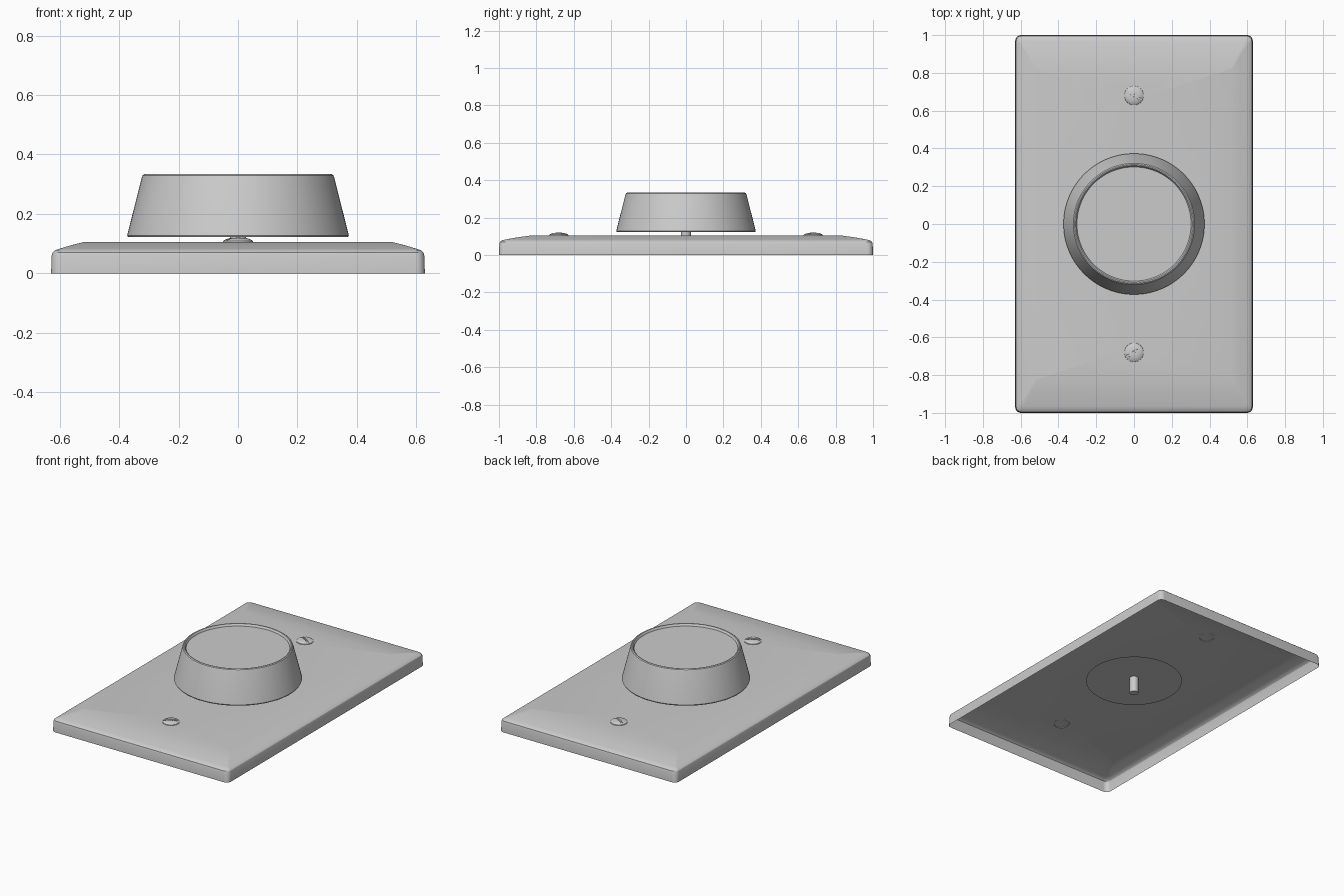
import bpy, bmesh, math
from mathutils import Matrix

if "Cube" in bpy.data.objects:
    bpy.data.objects.remove(bpy.data.objects["Cube"])

grey = bpy.data.materials.new("light_grey")
grey.diffuse_color = (0.6, 0.6, 0.6, 1)
grey.use_nodes = True
grey.node_tree.nodes["Principled BSDF"].inputs["Base Color"].default_value = grey.diffuse_color


def finish(name, bm, recalc=True):
    if recalc:
        bmesh.ops.recalc_face_normals(bm, faces=bm.faces)
    me = bpy.data.meshes.new(name)
    bm.to_mesh(me)
    bm.free()
    me.materials.append(grey)
    ob = bpy.data.objects.new(name, me)
    bpy.context.collection.objects.link(ob)
    bpy.ops.object.select_all(action='DESELECT')
    bpy.context.view_layer.objects.active = ob
    ob.select_set(True)
    bpy.ops.object.shade_smooth_by_angle(angle=math.radians(30))
    return ob


def lathe(name, profile, n=64, loc=(0, 0, 0)):
    """Spin an (r, z) profile around z; r = 0 gives a pole."""
    bm = bmesh.new()
    vs = [bm.verts.new((r, 0, z)) for r, z in profile]
    es = [bm.edges.new(p) for p in zip(vs, vs[1:])]
    bmesh.ops.spin(bm, geom=vs + es, axis=(0, 0, 1), cent=(0, 0, 0),
                   angle=math.tau, steps=n)
    bmesh.ops.remove_doubles(bm, verts=bm.verts, dist=1e-5)
    bmesh.ops.translate(bm, verts=bm.verts, vec=loc)
    return finish(name, bm)


def closed_loop(bm, points):
    vs = [bm.verts.new(p) for p in points]
    return vs, [bm.edges.new((vs[i], vs[i - 1])) for i in range(len(vs))]


def rounded_rect(hx, hy, r, z, n=6):
    pts = []
    for k, (sx, sy) in enumerate([(1, 1), (-1, 1), (-1, -1), (1, -1)]):
        for i in range(n + 1):
            a = (k + i / n) * math.pi / 2
            pts.append((sx * (hx - r) + r * math.cos(a),
                        sy * (hy - r) + r * math.sin(a), z))
    return pts


def circle(y, r, z, n):
    return [(r * math.cos(math.tau * i / n), y + r * math.sin(math.tau * i / n), z)
            for i in range(n)]


# Wall plate: open-backed shell, stacked outlines (half x, half y, corner, z)
TOP, SCREW_Y = 0.105, 0.68
rings = [(0.629, 1.0, 0.03, 0), (0.627, 0.998, 0.03, 0.06), (0.624, 0.995, 0.03, 0.07),
         (0.615, 0.985, 0.025, 0.078), (0.60, 0.965, 0.02, 0.083),
         (0.56, 0.90, 0.01, 0.095), (0.52, 0.825, 0.004, TOP)]
bm = bmesh.new()
prev = None
for ring in rings:
    vs, rim = closed_loop(bm, rounded_rect(*ring))
    if prev:
        for i in range(len(vs)):
            bm.faces.new((prev[i - 1], prev[i], vs[i], vs[i - 1]))
    prev = vs
# Flat top with a shaft opening and two screw holes
for y, r, n in ((0, 0.285, 64), (SCREW_Y, 0.043, 24), (-SCREW_Y, 0.043, 24)):
    rim += closed_loop(bm, circle(y, r, TOP, n))[1]
bmesh.ops.triangle_fill(bm, edges=rim, use_beauty=True, normal=(0, 0, 1))
finish("wall_plate", bm)

# Tapered knob with a rounded lip and a shallow dished top
lathe("knob", [(0, 0.122), (0.37, 0.122), (0.373, 0.128), (0.324, 0.322), (0.321, 0.330),
               (0.315, 0.334), (0.309, 0.333), (0.305, 0.328), (0.302, 0.320), (0, 0.320)], 96)

# Knob shaft
lathe("knob_shaft", [(0, 0.02), (0.027, 0.02), (0.027, 0.122), (0, 0.122)], 24)

# Domed screws, hollow beneath, each with a slot cut across
for side, name in ((1, "upper"), (-1, "lower")):
    screw = lathe(name + "_screw",
                  [(0, 0.109), (0.043, 0.107), (0.044, 0.104), (0.051, 0.104), (0.050, 0.109),
                   (0.042, 0.114), (0.03, 0.118), (0.015, 0.1195), (0, 0.12)],
                  32, (0, side * SCREW_Y, 0))
    bm = bmesh.new()
    place = (Matrix.Translation((0, side * SCREW_Y, 0.127))
             @ Matrix.Rotation(-side * math.radians(30), 4, 'Z')
             @ Matrix.Diagonal((0.14, 0.012, 0.03, 1)))
    bmesh.ops.create_cube(bm, size=1, matrix=place)
    cutter = finish(name + "_slot_cutter", bm)
    cutter.hide_render = True
    cutter.hide_set(True)
    cut = screw.modifiers.new("slot", 'BOOLEAN')
    cut.operation = 'DIFFERENCE'
    cut.object = cutter
    cut.solver = 'EXACT'
